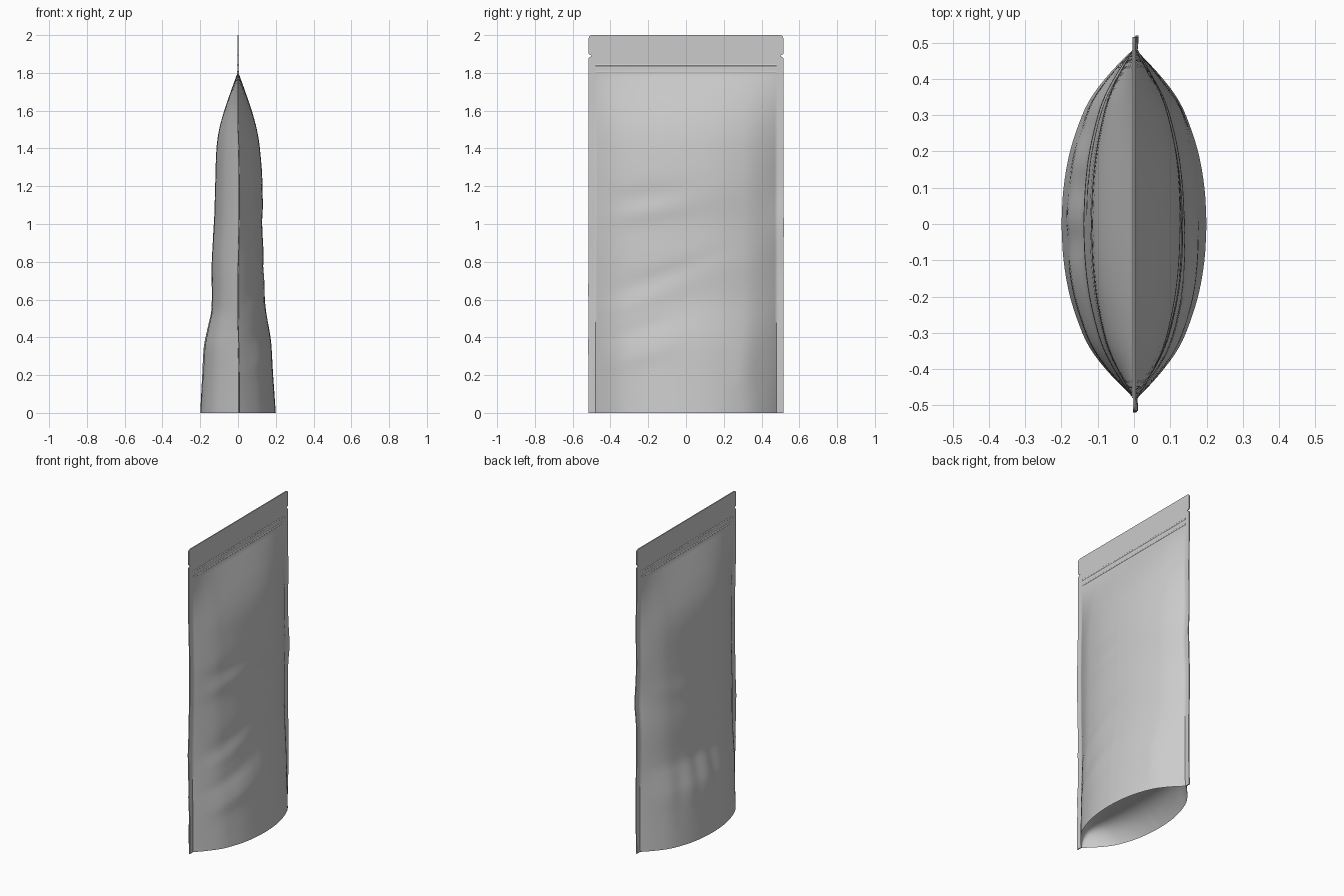
import bpy, bmesh, math

if "Cube" in bpy.data.objects:
    bpy.data.objects.remove(bpy.data.objects["Cube"])

EDGE, SEAL, TOP = 0.515, 0.48, 2.0


def curve(pts, t):
    """Smooth interpolation through sorted (t, value) pairs."""
    if t <= pts[0][0]:
        return pts[0][1]
    for i in range(len(pts) - 1):
        (a, va), (b, vb) = pts[i], pts[i + 1]
        if t <= b:
            p, n = pts[max(i - 1, 0)], pts[min(i + 2, len(pts) - 1)]
            ma = (vb - p[1]) / (b - p[0]) * (b - a)
            mb = (n[1] - va) / (n[0] - a) * (b - a)
            s = (t - a) / (b - a)
            return ((2*s**3 - 3*s*s + 1) * va + (s**3 - 2*s*s + s) * ma
                    + (3*s*s - 2*s**3) * vb + (s**3 - s*s) * mb)
    return pts[-1][1]


# Half thickness up the bag for the +x and -x panels, and across its width
BULGE = {
    1: [(0, .2), (.2, .186), (.38, .174), (.6, .142), (.8, .138), (1.0, .128), (1.2, .131),
        (1.4, .116), (1.5, .1), (1.6, .073), (1.7, .039), (1.8, .003)],
    -1: [(0, .2), (.2, .19), (.35, .183), (.45, .163), (.55, .142), (.8, .139), (1.0, .127),
         (1.2, .121), (1.4, .114), (1.5, .1), (1.6, .073), (1.7, .039), (1.8, .003)]}
ACROSS = [(0, 1), (.1, .97), (.2, .88), (.3, .71), (.35, .58), (.4, .39), (.45, .16), (.48, 0)]

# Soft creases: y, z, length, height, tilt, depth
CREASES = {
    1: [(-.2, 1.16, .2, .05, .15, -.006), (-.2, 1.06, .2, .045, .15, .006),
        (-.1, .74, .25, .05, .35, -.006), (-.22, .6, .2, .05, .3, .006),
        (-.25, .44, .18, .05, .3, -.007), (-.25, .3, .18, .05, .3, .005), (.3, .25, .06, .15, 0, .005)],
    -1: [(.1, .45, .05, .18, -.4, -.008), (-.05, .4, .05, .18, .3, -.007),
         (.25, .4, .05, .15, -.4, -.006), (.2, 1.0, .2, .06, .2, .004)]}


def bump(t, centre, width):
    return math.exp(-((t - centre) / width) ** 2)


def half_thickness(side, y, z):
    w = curve(ACROSS, abs(y)) if abs(y) < SEAL else 0
    x = .003 + w * (curve(BULGE[side], z) - .003)
    fade = min(1, w * 2) * min(1, z / .15) * max(0, min(1, (1.75 - z) / .3))
    for cy, cz, ly, lz, tilt, d in CREASES[side]:
        x += fade * d * bump(y, cy, ly) * bump(z - tilt * (y - cy), cz, lz)
    return max(x, .003)


def seal_wobble(y, z):
    k = min(1, abs(y) / .5) ** 6 * max(0, min(1, (1.75 - z) / .3))
    if y > 0:
        return k * (.013 * bump(z, 1.0, .16) + .004 * math.sin(5 * z))
    return k * (.004 + .004 * math.sin(6 * z + 1))


def edge_at(y, z):
    """Side outline with tear notches and rounded top corners."""
    e = EDGE - .017 * max(0, 1 - abs(z - 1.89) / .01)
    if z > 1.985:
        e -= .015 - math.sqrt(max(0, .015 ** 2 - (z - 1.985) ** 2))
    if y > 0:
        e += .005 * bump(z, .98, .06)
    else:
        e += .004 * (bump(z, .35, .06) + bump(z, .65, .05))
    return e


def place(side, y, z):
    x = side * half_thickness(side, y, z) + seal_wobble(y, z)
    if abs(y) > SEAL:
        y = math.copysign(SEAL + (abs(y) - SEAL) * (edge_at(y, z) - SEAL) / (EDGE - SEAL), y)
    return x, y, z


ys = [i * .02 for i in range(-24, 25)]
ys = [-EDGE, -.5, -.488] + ys[:1] + [-.47] + ys[1:-1] + [.47] + ys[-1:] + [.488, .5, EDGE]
zs = [i * .025 for i in range(73)] + [1.84, 1.87, 1.88, 1.885, 1.89, 1.895, 1.9, 1.94,
                                      1.985, 1.99, 1.995, 1.998, TOP]
n = len(ys)

# Pouch body: two panels joined at the seals
bm = bmesh.new()
panel = {s: [[bm.verts.new(place(s, y, z)) for y in ys] for z in zs] for s in (1, -1)}
rings = [panel[1][j] + panel[-1][j][::-1] for j in range(len(zs))]
for a, b in zip(rings, rings[1:]):
    for i in range(2 * n):
        k = (i + 1) % (2 * n)
        bm.faces.new((a[i], a[k], b[k], b[i]))
f, r = panel[1][-1], panel[-1][-1]
for i in range(n - 1):
    bm.faces.new((f[i], f[i + 1], r[i + 1], r[i]))

# Bottom gusset pushed up inside the rim
STEPS = 20
cols = []
for i, y in enumerate(ys):
    f, r = panel[1][0][i], panel[-1][0][i]
    w = (f.co.x - r.co.x) / 2
    h = .15 * max(0, w - .003) / (w + .03)
    col = [f]
    for s in range(1, STEPS):
        u = math.cos(math.pi * s / STEPS)
        p = f.co.lerp(r.co, (1 - u) / 2)
        p.z = h * (1 - abs(u) ** 2.5)
        col.append(bm.verts.new(p))
    cols.append(col + [r])
for a, b in zip(cols, cols[1:]):
    for s in range(STEPS):
        bm.faces.new((a[s], a[s + 1], b[s + 1], b[s]))
for c in (cols[0], cols[-1]):
    bm.faces.new(c)
bmesh.ops.recalc_face_normals(bm, faces=bm.faces)
mesh = bpy.data.meshes.new("pouch_body")
bm.to_mesh(mesh)
bm.free()
pouch = bpy.data.objects.new("pouch_body", mesh)
bpy.context.collection.objects.link(pouch)


def smooth(obj):
    bpy.ops.object.select_all(action='DESELECT')
    obj.select_set(True)
    bpy.context.view_layer.objects.active = obj
    bpy.ops.object.shade_smooth_by_angle(angle=math.radians(40))


smooth(pouch)

# Zip ridges across both panels
for name, z in (("zip_ridge_lower", 1.806), ("zip_ridge_upper", 1.842)):
    bpy.ops.mesh.primitive_cylinder_add(vertices=16, radius=.006, depth=2 * SEAL,
                                        location=(0, 0, z), rotation=(math.pi / 2, 0, 0))
    ridge = bpy.context.object
    ridge.name = name
    ridge.scale = (.85, 1, 1)
    smooth(ridge)
